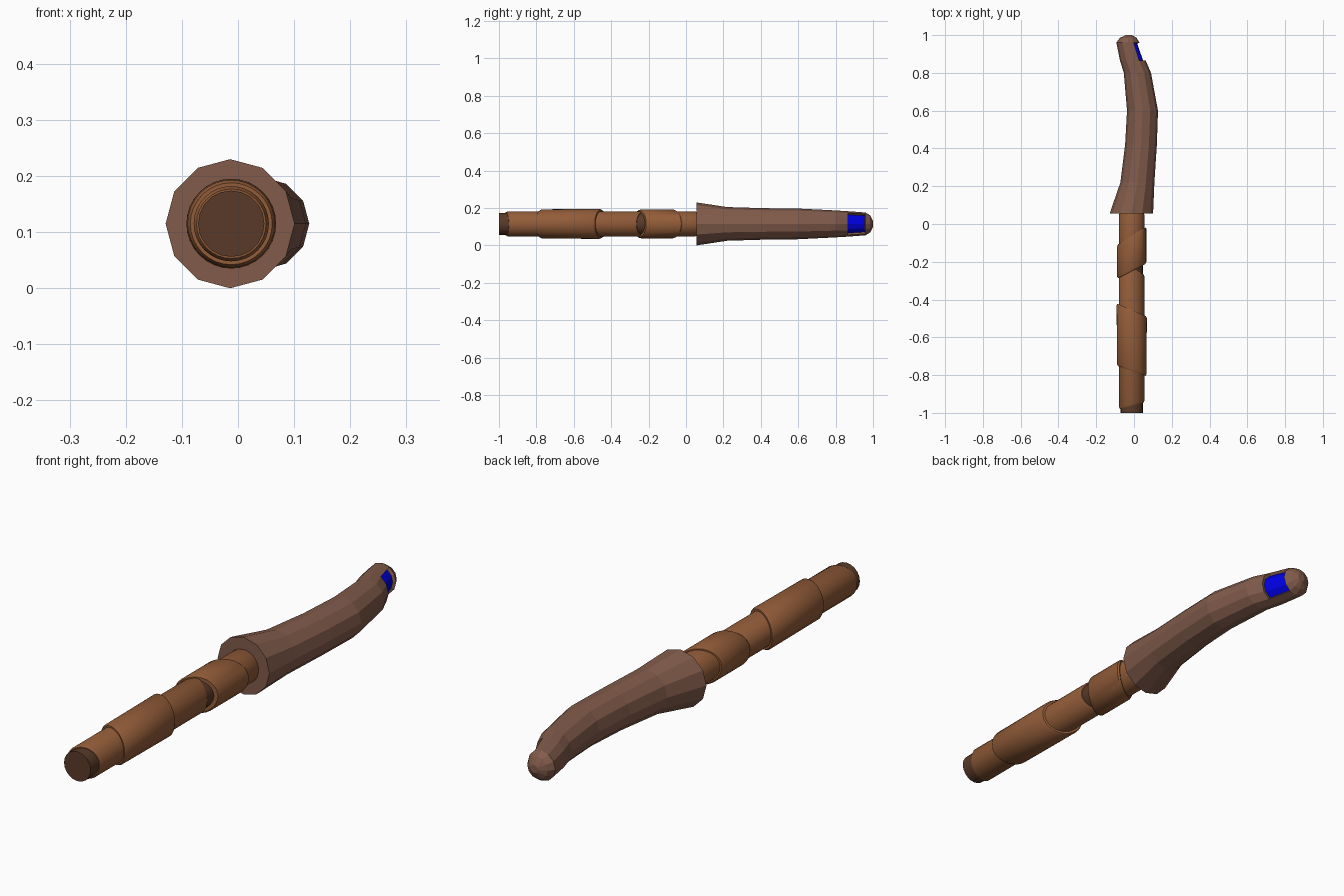
import bpy
import bmesh
import math

if "Cube" in bpy.data.objects:
    bpy.data.objects.remove(bpy.data.objects["Cube"], do_unlink=True)

AXIS_Z = 0.115
SHAFT_X = -0.012


def material(name, color):
    m = bpy.data.materials.new(name)
    m.use_nodes = True
    m.diffuse_color = (*color, 1)
    m.node_tree.nodes["Principled BSDF"].inputs["Base Color"].default_value = (*color, 1)
    return m


wood = material("handle brown", (0.22, 0.105, 0.07))
leather = material("wrap brown", (0.288, 0.107, 0.04))
dark = material("dark core brown", (0.10, 0.042, 0.021))
blue = material("blue", (0.0, 0.0, 0.8))


def loft(name, rings, sides, mats, smooth=False, detail=None):
    """Skin rings of (y, centre x, radius, slope in x) running along y."""
    bm = bmesh.new()
    loops = []
    for y, cx, r, slope in rings:
        loop = []
        for i in range(sides):
            a = math.tau * i / sides
            dx = r * math.cos(a)
            loop.append(bm.verts.new((cx + dx, y + slope * dx, AXIS_Z + r * math.sin(a))))
        loops.append(loop)
    for a, b in zip(loops, loops[1:]):
        for i in range(sides):
            j = (i + 1) % sides
            bm.faces.new((a[i], a[j], b[j], b[i]))
    bm.faces.new(loops[0])
    bm.faces.new(loops[-1])
    bmesh.ops.recalc_face_normals(bm, faces=bm.faces)
    if detail:
        detail(bm)
    mesh = bpy.data.meshes.new(name)
    bm.to_mesh(mesh)
    bm.free()
    for m in mats:
        mesh.materials.append(m)
    ob = bpy.data.objects.new(name, mesh)
    bpy.context.collection.objects.link(ob)
    if smooth:
        bpy.ops.object.select_all(action="DESELECT")
        ob.select_set(True)
        bpy.context.view_layer.objects.active = ob
        bpy.ops.object.shade_smooth_by_angle(angle=math.radians(35))
    return ob


def sleeve(name, start, end, r_start, r_end, lip=0.005):
    """Tube with slanted ends; start and end are (y on right, y on left)."""
    def cut(edge, r):
        return (edge[0] + edge[1]) / 2, (edge[1] - edge[0]) / (2 * r)
    y0, s0 = cut(start, r_start)
    y1, s1 = cut(end, r_end)
    loft(name, [(y0, SHAFT_X, 0.058, s0),
                (y0, SHAFT_X, r_start - lip, s0),
                (y0 + 2 * lip, SHAFT_X, r_start, s0),
                (y1 - 2 * lip, SHAFT_X, r_end, s1),
                (y1, SHAFT_X, r_end - lip, s1),
                (y1, SHAFT_X, 0.058, s1)], 32, [leather], True)


# Recessed blue panel on the left side near the tip
def cut_panel(bm):
    panel = []
    for f in bm.faces:
        c = f.calc_center_median()
        if 0.865 < c.y < 0.96 and f.normal.x > 0.6:
            panel.append(f)
    bmesh.ops.inset_region(bm, faces=panel, thickness=0.001, depth=-0.013)
    for f in panel:
        f.material_index = 1


# Curved faceted handle with a rounded tip
loft("handle", [(0.055, -0.014, 0.115, 0), (0.22, 0.018, 0.09, 0),
                (0.42, 0.037, 0.084, 0), (0.6, 0.045, 0.082, 0),
                (0.8, 0.018, 0.072, 0), (0.865, -0.006, 0.068, 0),
                (0.96, -0.032, 0.061, 0), (0.985, -0.031, 0.045, 0),
                (1.0, -0.027, 0.016, 0)], 12, [wood, blue], detail=cut_panel)

# Inner rod, seen at the front end and in the gap
loft("core_rod", [(-1.0, SHAFT_X, 0.059, 0), (0.06, SHAFT_X, 0.059, 0)], 20, [dark], True)

# Under layer: front length, and the length entering the handle
sleeve("front_sleeve", (-0.98, -0.945), (-0.2, -0.268), 0.067, 0.067)
sleeve("rear_sleeve", (-0.25, -0.17), (0.06, 0.06), 0.067, 0.067)

# Outer wraps with slanted ends
sleeve("front_wrap", (-0.75, -0.806), (-0.42, -0.49), 0.078, 0.08)
sleeve("rear_wrap", (-0.29, -0.21), (-0.11, -0.015), 0.077, 0.077)
